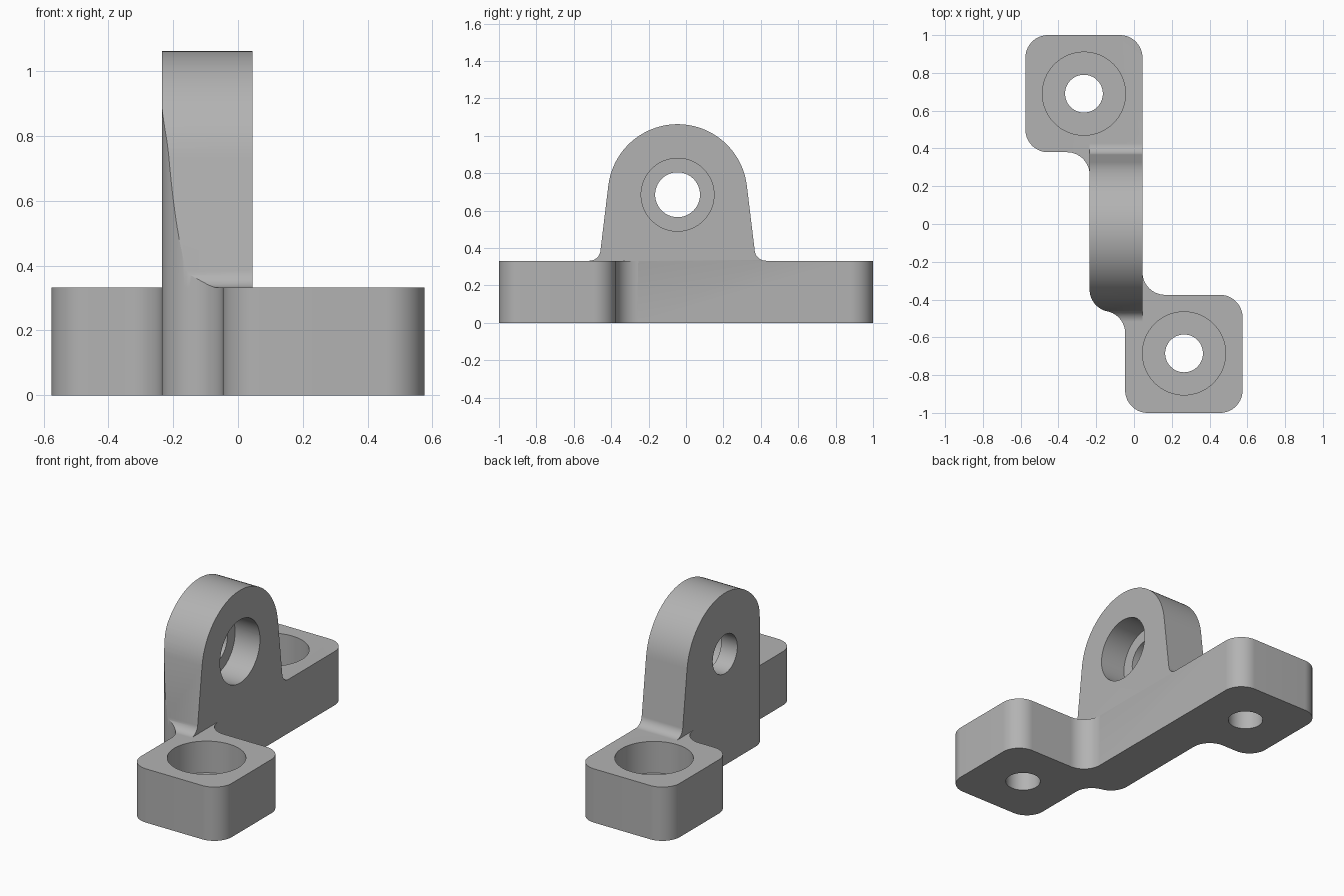
import bpy, bmesh, math
from mathutils import Vector, Matrix

cube = bpy.data.objects.get("Cube")
if cube:
    bpy.data.objects.remove(cube, do_unlink=True)

grey = bpy.data.materials.new("plain grey")
grey.use_nodes = True
grey.diffuse_color = (0.45, 0.45, 0.45, 1)
grey.node_tree.nodes["Principled BSDF"].inputs["Base Color"].default_value = (0.45, 0.45, 0.45, 1)


def rounded(corners):
    """Turn (x, y, radius) corners into an outline with arcs."""
    pts = []
    for i, (x, y, r) in enumerate(corners):
        p = Vector((x, y))
        if r == 0:
            pts.append(p)
            continue
        a = (Vector(corners[i - 1][:2]) - p).normalized()
        b = (Vector(corners[(i + 1) % len(corners)][:2]) - p).normalized()
        half = a.angle(b) / 2
        centre = p + (a + b).normalized() * (r / math.sin(half))
        start = p + a * (r / math.tan(half)) - centre
        end = p + b * (r / math.tan(half)) - centre
        turn = math.atan2(start.x * end.y - start.y * end.x, start.dot(end))
        steps = max(8, int(abs(turn) / math.radians(4)))
        for k in range(steps + 1):
            pts.append(centre + Matrix.Rotation(turn * k / steps, 2) @ start)
    return pts


def prism(name, outline, low, high, along_x=False):
    """Extrude an outline along z, or a (y, z) outline along x."""
    bm = bmesh.new()
    place = (lambda p, h: (h, p.x, p.y)) if along_x else (lambda p, h: (p.x, p.y, h))
    face = bm.faces.new([bm.verts.new(place(p, low)) for p in outline])
    top = bmesh.ops.extrude_face_region(bm, geom=[face])["geom"]
    shift = Vector((high - low, 0, 0) if along_x else (0, 0, high - low))
    bmesh.ops.translate(bm, vec=shift, verts=[v for v in top if isinstance(v, bmesh.types.BMVert)])
    bmesh.ops.recalc_face_normals(bm, faces=bm.faces)
    mesh = bpy.data.meshes.new(name)
    bm.to_mesh(mesh)
    bm.free()
    mesh.materials.append(grey)
    obj = bpy.data.objects.new(name, mesh)
    bpy.context.collection.objects.link(obj)
    return obj


def circle(x, y, r, n=64):
    return [Vector((x + r * math.cos(math.tau * k / n), y + r * math.sin(math.tau * k / n)))
            for k in range(n)]


def combine(obj, other, operation):
    """Apply a boolean and discard the helper."""
    mod = obj.modifiers.new("boolean", "BOOLEAN")
    mod.operation, mod.object, mod.solver = operation, other, "EXACT"
    bpy.ops.object.select_all(action="DESELECT")
    obj.select_set(True)
    bpy.context.view_layer.objects.active = obj
    bpy.ops.object.modifier_apply(modifier=mod.name)
    bpy.data.objects.remove(other, do_unlink=True)


R = 0.12            # plan corner radius
LEFT, RIGHT = -0.235, 0.045   # web faces
TOP = 0.332         # base height
neck = [(LEFT, -0.442, R - 0.002), (-0.047, -0.483, R - 0.002)]

# Base: two offset feet joined by a web
bracket = prism("bracket", rounded(neck + [
    (-0.047, -1, R), (0.575, -1, R), (0.575, -0.375, R), (RIGHT, -0.375, R),
    (RIGHT, 1, R), (-0.575, 1, R), (-0.575, 0.38, R), (LEFT, 0.38, R)]), 0, TOP)

# Upright lug: domed side profile trimmed by the web plan
lug = prism("lug", rounded(neck + [
    (-0.047, -0.8, 0), (RIGHT, -0.8, 0), (RIGHT, 0.6, 0), (LEFT, 0.6, 0)]), TOP, 1.2)
envelope = prism("lug_envelope", rounded([
    (-0.7, 0.2, 0), (0.6, 0.2, 0), (0.6, TOP, 0), (0.374, TOP, 0.06),
    (-0.045, 3.79, 0.373), (-0.464, TOP, 0.06), (-0.7, TOP, 0)]), -0.4, 0.4, True)
combine(lug, envelope, "INTERSECT")
combine(bracket, lug, "UNION")

# Bolt holes with counterbores in the feet
for x, y in ((-0.265, 0.69), (0.265, -0.685)):
    combine(bracket, prism("bolt_hole", circle(x, y, 0.1), -0.1, 0.5), "DIFFERENCE")
    combine(bracket, prism("bolt_counterbore", circle(x, y, 0.22), 0.137, 0.5), "DIFFERENCE")

# Cross hole and its counterbore in the lug
combine(bracket, prism("pin_hole", circle(-0.045, 0.685, 0.12), -0.5, 0.3, True), "DIFFERENCE")
combine(bracket, prism("pin_counterbore", circle(-0.045, 0.685, 0.195), -0.125, 0.3, True), "DIFFERENCE")

bpy.ops.object.select_all(action="DESELECT")
bracket.select_set(True)
bpy.context.view_layer.objects.active = bracket
bpy.ops.object.shade_smooth_by_angle(angle=math.radians(25))
